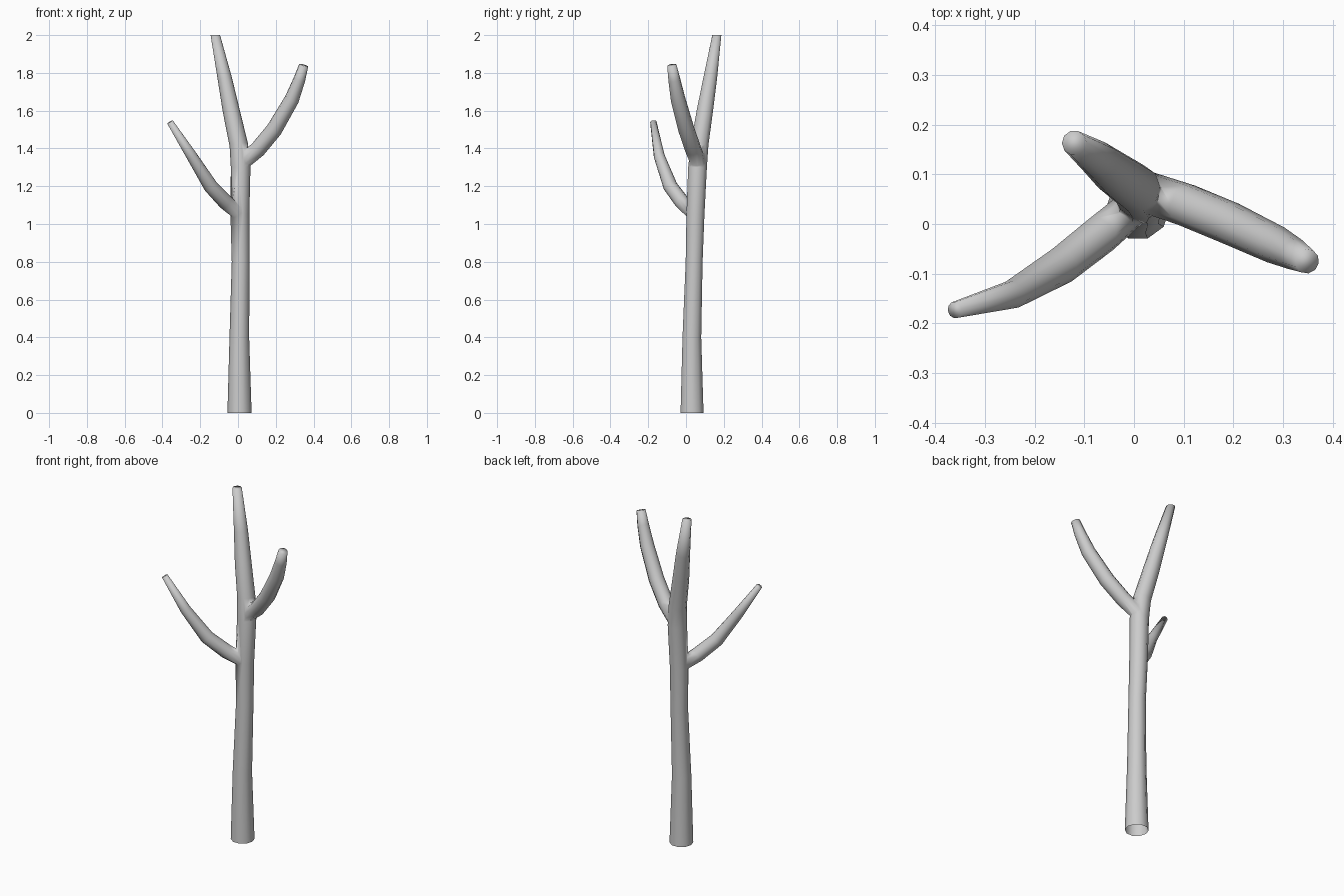
import bpy, bmesh
from mathutils import Vector
from math import cos, sin, pi

if "Cube" in bpy.data.objects:
    bpy.data.objects.remove(bpy.data.objects["Cube"])

SIDES = 10


def limb(name, pts, flat_ends=False):
    """Tapered tube through (x, y, z, radius) points, closed at both ends."""
    bm = bmesh.new()
    c = [Vector(p[:3]) for p in pts]
    n = len(c)
    rings = []
    u = Vector((1, 0, 0)) if flat_ends else Vector((0.4, -0.9, 0))
    for i, p in enumerate(pts):
        t = (c[min(i + 1, n - 1)] - c[max(i - 1, 0)]).normalized()
        if flat_ends and i in (0, n - 1):
            t = Vector((0, 0, 1))
        u = (u - t * u.dot(t)).normalized()
        v = t.cross(u)
        rings.append([bm.verts.new(c[i] + p[3] * (u * cos(2 * pi * k / SIDES) + v * sin(2 * pi * k / SIDES)))
                      for k in range(SIDES)])
    for a, b in zip(rings, rings[1:]):
        for k in range(SIDES):
            m = (k + 1) % SIDES
            bm.faces.new((a[k], a[m], b[m], b[k]))
    bm.faces.new(rings[0][::-1])
    bm.faces.new(rings[-1])
    bmesh.ops.recalc_face_normals(bm, faces=bm.faces)
    me = bpy.data.meshes.new(name)
    bm.to_mesh(me)
    bm.free()
    ob = bpy.data.objects.new(name, me)
    bpy.context.collection.objects.link(ob)
    return ob


# trunk continuing into the tallest branch
trunk = limb("tree_trunk", [
    (0.008, 0.032, 0, 0.064), (0.007, 0.031, 0.4, 0.052), (0.014, 0.043, 0.8, 0.047),
    (0.010, 0.050, 1.05, 0.050), (0.014, 0.061, 1.30, 0.052), (0.004, 0.072, 1.42, 0.049),
    (-0.036, 0.100, 1.60, 0.045), (-0.070, 0.128, 1.77, 0.038), (-0.120, 0.163, 2.0, 0.025)], True)

# right upper branch
right = limb("right_branch", [
    (0.02, 0.066, 1.325, 0.042), (0.105, 0.038, 1.395, 0.043), (0.192, 0.002, 1.50, 0.043),
    (0.285, -0.042, 1.66, 0.039), (0.325, -0.062, 1.765, 0.032), (0.348, -0.075, 1.84, 0.025)])

# left lower branch
left = limb("left_branch", [
    (0.0, 0.035, 1.06, 0.037), (-0.065, -0.020, 1.115, 0.040), (-0.145, -0.083, 1.20, 0.038),
    (-0.245, -0.142, 1.36, 0.029), (-0.36, -0.173, 1.54, 0.017)])

# fuse the branches into the trunk
bpy.context.view_layer.objects.active = trunk
for b in (right, left):
    mod = trunk.modifiers.new("join", 'BOOLEAN')
    mod.operation = 'UNION'
    mod.solver = 'EXACT'
    mod.object = b
    bpy.ops.object.modifier_apply(modifier=mod.name)
    bpy.data.objects.remove(b)

# open foot, smooth bark
bm = bmesh.new()
bm.from_mesh(trunk.data)
foot = [f for f in bm.faces if all(v.co.z < 0.001 for v in f.verts)]
bmesh.ops.delete(bm, geom=foot, context='FACES_ONLY')
for f in bm.faces:
    f.smooth = True
bm.to_mesh(trunk.data)
bm.free()
